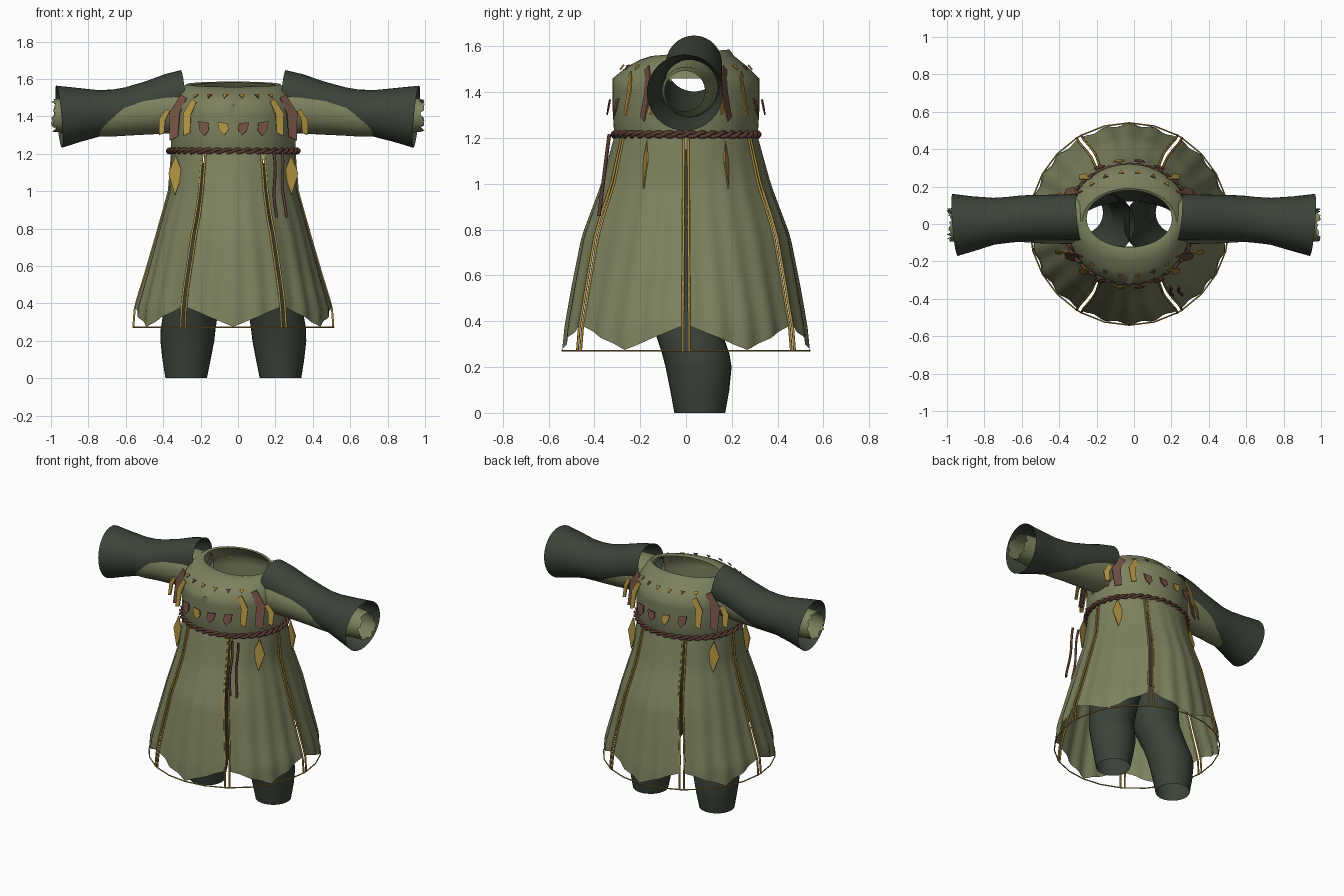
import bpy, bmesh, random
from math import sin, cos, pi, radians, sqrt, atan2
from mathutils import Vector, Matrix

random.seed(4)
if "Cube" in bpy.data.objects:
    bpy.data.objects.remove(bpy.data.objects["Cube"])
CX = -0.025  # the garment's own centre line


def material(name, rgb):
    m = bpy.data.materials.new(name)
    m.use_nodes = True
    m.diffuse_color = (*rgb, 1)
    m.node_tree.nodes["Principled BSDF"].inputs["Base Color"].default_value = (*rgb, 1)
    return m


OLIVE = material("olive cloth", (0.205, 0.222, 0.112))
DARK = material("dark green cloth", (0.044, 0.056, 0.040))
BROWN = material("brown leather", (0.175, 0.082, 0.056))
ROPE = material("dark brown rope", (0.105, 0.045, 0.032))
GOLD = material("gold trim", (0.43, 0.285, 0.055))


def finish(bm, name, mat, smooth=True):
    bmesh.ops.recalc_face_normals(bm, faces=bm.faces)
    me = bpy.data.meshes.new(name)
    bm.to_mesh(me)
    bm.free()
    ob = bpy.data.objects.new(name, me)
    bpy.context.collection.objects.link(ob)
    me.materials.append(mat)
    if smooth:
        bpy.context.view_layer.objects.active = ob
        ob.select_set(True)
        bpy.ops.object.shade_smooth_by_angle(angle=radians(50))
        ob.select_set(False)


def grid(name, rows, mat, closed=True, hole=None):
    """Skin a list of point rows, leaving out faces whose centre is in the hole."""
    bm = bmesh.new()
    vs = [[bm.verts.new(p) for p in row] for row in rows]
    n = len(rows[0])
    for a, b in zip(vs, vs[1:]):
        for i in range(n if closed else n - 1):
            j = (i + 1) % n
            f = bm.faces.new((a[i], a[j], b[j], b[i]))
            if hole and hole(f.calc_center_median()):
                bm.faces.remove(f)
    finish(bm, name, mat)


def wire(name, pts, radius, mat, closed=False):
    cu = bpy.data.curves.new(name, "CURVE")
    cu.dimensions = "3D"
    cu.bevel_depth = radius
    cu.bevel_resolution = 1
    cu.use_fill_caps = True
    sp = cu.splines.new("POLY")
    sp.points.add(len(pts) - 1)
    for p, q in zip(sp.points, pts):
        p.co = (*q, 1)
    sp.use_cyclic_u = closed
    cu.materials.append(mat)
    ob = bpy.data.objects.new(name, cu)
    bpy.context.collection.objects.link(ob)


def lookup(table, z):
    """Interpolate rows keyed by falling height."""
    for a, b in zip(table, table[1:]):
        if z >= b[0]:
            t = min(1, max(0, (z - b[0]) / (a[0] - b[0])))
            return [q + (p - q) * t for p, q in zip(a[1:], b[1:])]
    return table[-1][1:]


def ellipse(rx, ry, z, cy=0, tilt=0, n=64):
    angles = [2 * pi * i / n for i in range(n)]
    return [(CX + rx * cos(a), cy + ry * sin(a), z + tilt * sin(a)) for a in angles]


# Torso with open neck and armholes
TORSO = [(1.2, .325, .30), (1.24, .333, .315), (1.32, .335, .32), (1.36, .335, .32), (1.41, .333, .32),
         (1.46, .33, .32), (1.51, .305, .265, .005), (1.55, .28, .205, .005, .008),
         (1.572, .25, .17, .02, .014), (1.566, .228, .152, .028, .014)]
grid("torso", [ellipse(rx, ry, z, *rest) for z, rx, ry, *rest in TORSO], OLIVE,
     hole=lambda c: abs(c.x - CX) > .25 and abs(c.y - .01) < .085 and 1.32 < c.z < 1.46)

# Six skirt panels with pointed hems: height, sideways radius, front and back radius
SKIRT = [(1.21, .328, .312), (1.0, .345, .37), (.77, .41, .456), (.55, .474, .50),
         (.38, .527, .53), (.27, .535, .541)]


def skirt_point(angle, u, z):
    side, front = lookup(SKIRT, z)
    r = side + (front - side) * sin(angle) ** 2 + .008 * (1.21 - z) * (cos(u * 4 * pi) - 1)
    # Front and back seams draw in at hip height
    a = angle - .045 * sin(4 * angle) / .866 * max(0, 1 - abs(z - .87) / .4) * abs(sin(angle))
    return Vector((CX + r * cos(a), r * sin(a), z))


hem_line = []
for k in range(6):
    rows = []
    for j in range(21):
        row = []
        for i in range(25):
            u = i / 12 - 1
            hem = .275 + .105 * abs(u)
            z = 1.21 + (hem - 1.21) * j / 20
            half = 30 - .4 - 1.2 * (j / 20)
            row.append(skirt_point(radians(30 + 60 * k + u * half), u, z))
        rows.append(row)
    grid("skirt_panel_%d" % (k + 1), rows, OLIVE, closed=False)
    hem_line += [skirt_point(radians(30 + 60 * k + u * 28.5), u, .272) for u in (-1, -.5, 0, .5, 1)]
    # Gold edging on both sides of each seam
    for side in (-1, 1):
        edge = []
        for j in range(20):
            edge.append(skirt_point(radians(60 * k + side * (1.7 - .2 * j / 19)), 1, 1.2 - .93 * j / 19))
        wire("seam_trim_%d_%s" % (k + 1, "left" if side > 0 else "right"), edge, .006, GOLD)
wire("hem_wire", hem_line, .004, GOLD, True)

# Twisted rope belt
for s in range(2):
    pts = []
    for i in range(400):
        a = 2 * pi * i / 400
        tw = 20 * a + s * pi
        o = .009 * cos(tw)
        pts.append((CX + (.342 + o) * cos(a), (.311 + o) * sin(a), 1.215 + .009 * sin(tw)))
    wire("rope_belt_%d" % (s + 1), pts, .0095, ROPE, True)

# Hanging cord ends
for n, (x0, x1) in enumerate(((.19, .203), (.232, .252))):
    pts = [(x0 + (x1 - x0) * t + .006 * sin(7 * t + n), -.335 - .045 * t, 1.215 - .355 * t)
           for t in [i / 12 for i in range(13)]]
    wire("hanging_cord_%d" % (n + 1), pts, .008, ROPE)

# Trousers: waist tube and two open legs
grid("trouser_waist", [ellipse(rx, ry, z) for z, rx, ry in
                       ((.68, .27, .12), (.8, .285, .19), (1.0, .27, .22), (1.15, .27, .24))], DARK)
LEG = [(0, .252, .06, .111), (.1, .25, .06, .129), (.2, .246, .055, .144), (.26, .242, .042, .147),
       (.34, .23, .015, .146), (.5, .18, -.025, .155), (.66, .15, -.015, .163), (.8, .135, 0, .165)]
for side, label in ((1, "left"), (-1, "right")):
    grid(label + "_leg", [[(CX + side * x + r * cos(2 * pi * i / 32), y + r * sin(2 * pi * i / 32), z)
                           for i in range(32)] for z, x, y, r in LEG], DARK)


# Sleeves: olive undersleeve showing beneath a dark flared oversleeve
def sleeve(name, side, rings, mat, ragged=0):
    rows = []
    for x, y, z, r, lean in rings:
        row = []
        for i in range(40):
            a = 2 * pi * i / 40
            px = x + lean * (sin(a) + cos(a) * .9)
            if ragged and x > .95:
                px += random.uniform(-ragged, ragged)
            row.append((.035 * (x - 1) + side * px, y + r * cos(a), z + r * sin(a)))
        rows.append(row)
    grid(name, rows, mat)


OVER = [(.268, .035, 1.525, .122, .012), (.36, .035, 1.503, .122, .01), (.48, .033, 1.463, .123, 0),
        (.59, .03, 1.432, .123, 0), (.66, .022, 1.42, .123, 0), (.74, .015, 1.416, .125, .004),
        (.85, .003, 1.408, .145, .01), (.955, -.005, 1.398, .166, .015)]
UNDER = [(.26, .02, 1.44, .125, 0), (.36, .02, 1.434, .126, 0), (.48, .02, 1.425, .123, 0),
         (.58, .02, 1.414, .117, 0), (.66, .014, 1.404, .112, 0), (.72, .01, 1.402, .11, 0),
         (.8, 0, 1.405, .105, 0), (.92, -.002, 1.405, .093, 0), (.985, -.005, 1.405, .088, 0)]
for side, label in ((1, "left"), (-1, "right")):
    sleeve(label + "_oversleeve", side, OVER, DARK)
    sleeve(label + "_undersleeve", side, UNDER, OLIVE, .015)


# Flat leather and gold ornaments
BENT = [(.2, .5), (.6, .42), (.2, .08), (.2, -.42), (-.35, -.5), (-.5, .1)]
KITE = [(-.5, .5), (.4, .4), (.5, -.1), (.1, -.5), (-.35, -.1)]
DIAMOND = [(0, .5), (.5, .05), (0, -.5), (-.5, .05)]
CHIP = [(-.5, .4), (.5, .5), (.1, -.5)]


def plate(name, shape, centre, w, h, yaw, tilt, flip, mat):
    bm = bmesh.new()
    face = bm.faces.new([bm.verts.new((px * w * flip, 0, pz * h)) for px, pz in shape])
    ext = bmesh.ops.extrude_face_region(bm, geom=[face])
    bmesh.ops.translate(bm, vec=(0, .006, 0), verts=[v for v in ext["geom"] if isinstance(v, bmesh.types.BMVert)])
    turn = Matrix.Rotation(yaw, 4, "Z") @ Matrix.Rotation(tilt, 4, "X")
    bm.transform(Matrix.Translation(centre) @ turn)
    finish(bm, name, mat, False)


# Chest ornaments: shape, distance from centre line, height, width, length, colours left and right
CHEST = [(KITE, .055, 1.335, .06, .07, BROWN, GOLD), (KITE, .16, 1.335, .06, .08, BROWN, BROWN),
         (BENT, .24, 1.395, .065, .2, GOLD, GOLD), (BENT, .305, 1.395, .085, .25, BROWN, BROWN),
         (BENT, .375, 1.37, .055, .14, GOLD, GOLD)]
for face, where in ((-1, "front"), (1, "back")):
    for side, label in ((1, "left"), (-1, "right")):
        tag = where + "_" + label
        for n, (shape, x, z, w, h, *mats) in enumerate(CHEST):
            y = .345 * sqrt(max(.2, 1 - (x / .355) ** 2))
            yaw = atan2(x * side, y) * .4
            yaw = yaw if face < 0 else pi - yaw
            plate("%s_feather_%d" % (tag, n + 1), shape, (CX + side * x, face * y, z), w, h, yaw,
                  -.18, side * face, mats[side < 0])
        for n, x in enumerate((.045, .13, .205)):
            y = .285 * sqrt(1 - (x / .32) ** 2)
            yaw = atan2(x * side, y) * .8
            yaw = yaw if face < 0 else pi - yaw
            plate("%s_chip_%d" % (tag, n + 1), CHIP, (CX + side * x, face * y, 1.51), .028, .028, yaw,
                  -.7, side, (GOLD, BROWN)[n % 2])
        # Hip diamonds
        yaw = side * .25 if face < 0 else pi - side * .25
        plate(tag + "_hip_diamond", DIAMOND, (CX + side * .31, face * .18, 1.085), .078, .21, yaw, -.08, 1, GOLD)
